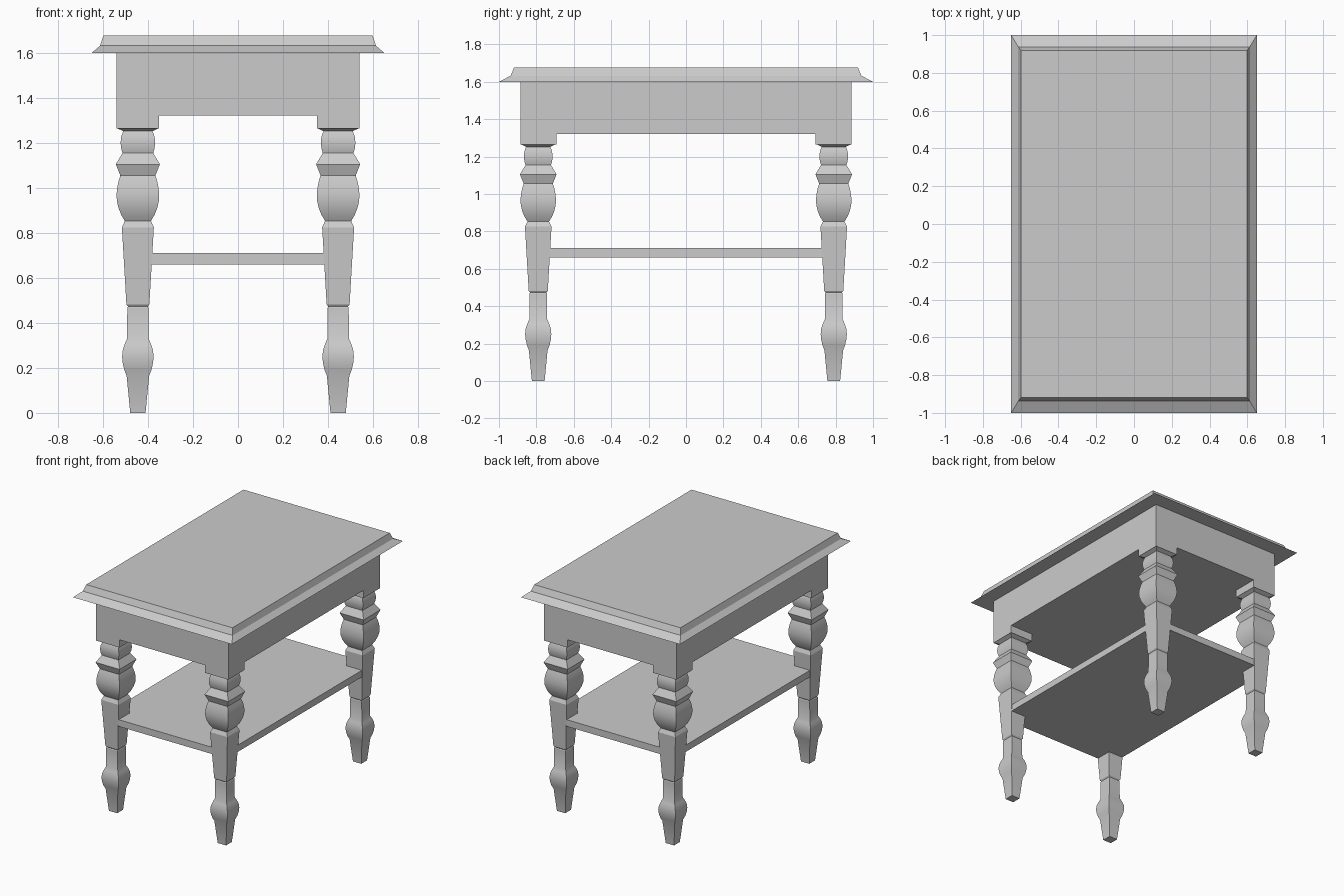
import bpy, bmesh

if "Cube" in bpy.data.objects:
    bpy.data.objects.remove(bpy.data.objects["Cube"])

grey = bpy.data.materials.new("light_grey")
grey.diffuse_color = (0.6, 0.6, 0.6, 1)
grey.use_nodes = True
grey.node_tree.nodes["Principled BSDF"].inputs["Base Color"].default_value = grey.diffuse_color

LEG_X, LEG_Y = 0.445, 0.79


def finish(name, bm, loc=(0, 0, 0), smooth=False):
    bmesh.ops.recalc_face_normals(bm, faces=bm.faces[:])
    me = bpy.data.meshes.new(name)
    bm.to_mesh(me)
    bm.free()
    me.materials.append(grey)
    ob = bpy.data.objects.new(name, me)
    ob.location = loc
    bpy.context.collection.objects.link(ob)
    if smooth:
        bpy.ops.object.select_all(action='DESELECT')
        ob.select_set(True)
        bpy.context.view_layer.objects.active = ob
        bpy.ops.object.shade_smooth_by_angle(angle=0.45)
    return ob


def stack(name, rings, loc=(0, 0, 0), smooth=False):
    """Loft rectangles given as (half x, half y, z), capped at both ends."""
    bm = bmesh.new()
    loops = [[bm.verts.new((sx * hx, sy * hy, z))
              for sx, sy in ((-1, -1), (1, -1), (1, 1), (-1, 1))]
             for hx, hy, z in rings]
    for a, b in zip(loops, loops[1:]):
        for i in range(4):
            j = (i + 1) % 4
            bm.faces.new((a[i], a[j], b[j], b[i]))
    bm.faces.new(loops[0][::-1])
    bm.faces.new(loops[-1])
    return finish(name, bm, loc, smooth)


# Table top with a flared lower edge
stack("table_top", [(0.65, 1.0, 1.60), (0.613, 0.938, 1.632), (0.598, 0.919, 1.677)])

# Apron with corner blocks dropping below it
bm = bmesh.new()
xs, ys = (-0.54, -0.35, 0.35, 0.54), (-0.885, -0.693, 0.693, 0.885)
g = [[bm.verts.new((x, y, 1.322)) for y in ys] for x in xs]
corners = []
for i in range(3):
    for j in range(3):
        f = bm.faces.new((g[i][j], g[i][j + 1], g[i + 1][j + 1], g[i + 1][j]))
        if i != 1 and j != 1:
            corners.append(f)
rim = [e for e in bm.edges if e.is_boundary]
walls = bmesh.ops.extrude_edge_only(bm, edges=rim)["geom"]
for v in walls:
    if isinstance(v, bmesh.types.BMVert):
        v.co.z = 1.60
bmesh.ops.holes_fill(bm, edges=[e for e in bm.edges if e.is_boundary], sides=0)
for f in bmesh.ops.extrude_discrete_faces(bm, faces=corners)["faces"]:
    for v in f.verts:
        v.co.z = 1.265
bmesh.ops.remove_doubles(bm, verts=bm.verts[:], dist=1e-4)
finish("apron", bm)

# Lower shelf, let into the legs
stack("shelf", [(LEG_X + 0.06, LEG_Y + 0.06, z) for z in (0.66, 0.71)])

# Square legs with a turned-style outline: (half width, height)
outline = [
    (0.034, 0), (0.050, 0.165), (0.060, 0.19), (0.067, 0.22), (0.070, 0.25),
    (0.067, 0.28), (0.058, 0.307), (0.048, 0.33),               # lower bulb
    (0.047, 0.468), (0.044, 0.473), (0.051, 0.482), (0.071, 0.825),  # taper
    (0.058, 0.853), (0.074, 0.88), (0.086, 0.91), (0.093, 0.94), (0.095, 0.968),
    (0.092, 1.00), (0.086, 1.03), (0.078, 1.055),               # urn
    (0.098, 1.105), (0.068, 1.155),                             # sharp ring
    (0.074, 1.175), (0.077, 1.20), (0.074, 1.228), (0.065, 1.252),   # neck
    (0.094, 1.266)]
for ny, sy in (("front", -1), ("back", 1)):
    for nx, sx in (("left", -1), ("right", 1)):
        stack(f"{ny}_{nx}_leg", [(r, r, z) for r, z in outline],
              (sx * LEG_X, sy * LEG_Y, 0), smooth=True)
